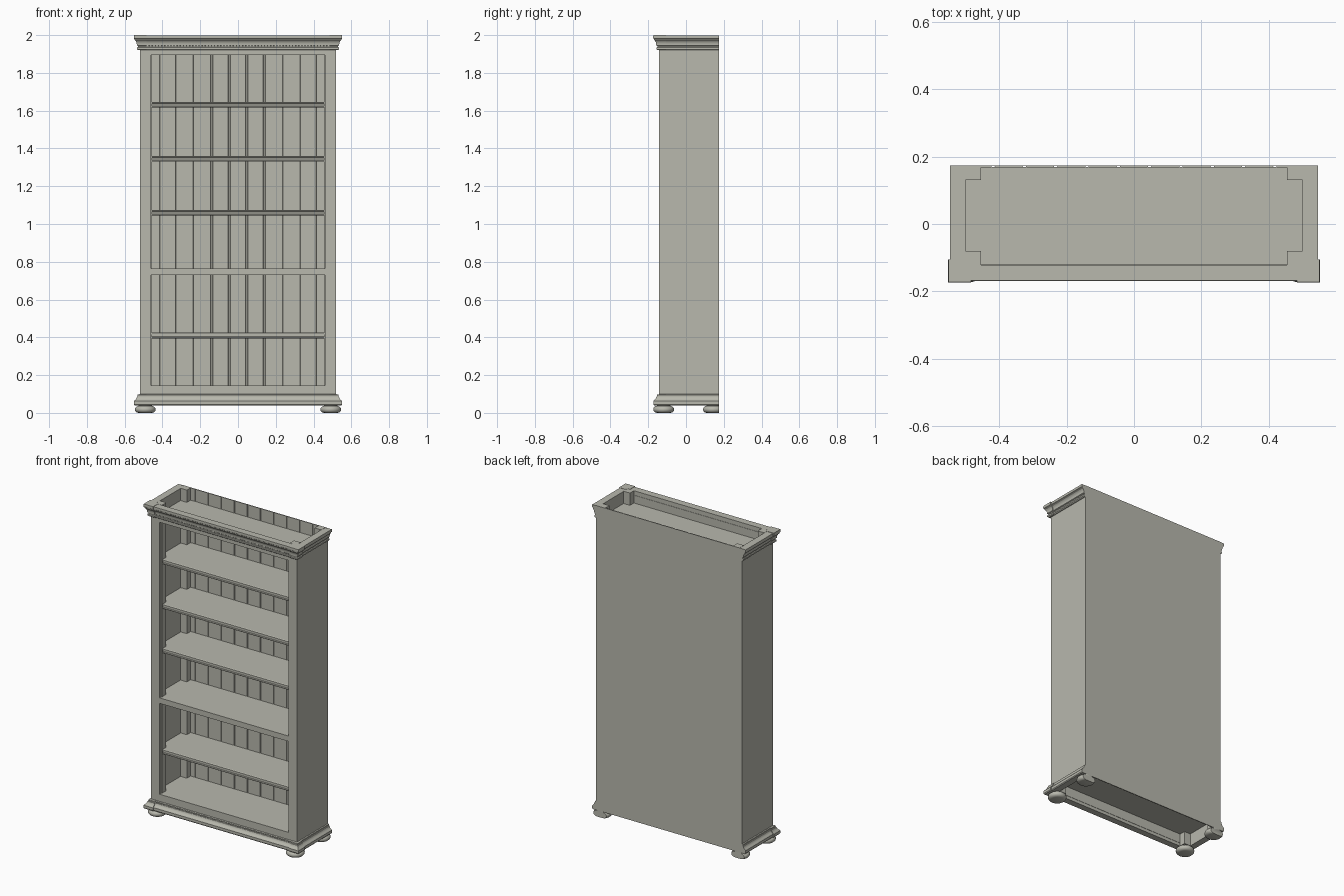
import bpy, bmesh, math

if "Cube" in bpy.data.objects:
    bpy.data.objects.remove(bpy.data.objects["Cube"])

mat = bpy.data.materials.new("warm grey paint")
mat.diffuse_color = (0.48, 0.48, 0.42, 1)
mat.use_nodes = True
mat.node_tree.nodes["Principled BSDF"].inputs["Base Color"].default_value = mat.diffuse_color

W, F, B = 0.52, -0.142, 0.174      # case half width, front and back planes


def finish(name, bm, smooth=False):
    bmesh.ops.recalc_face_normals(bm, faces=bm.faces)
    me = bpy.data.meshes.new(name)
    bm.to_mesh(me)
    bm.free()
    me.materials.append(mat)
    ob = bpy.data.objects.new(name, me)
    bpy.context.collection.objects.link(ob)
    if smooth:
        bpy.context.view_layer.objects.active = ob
        ob.select_set(True)
        bpy.ops.object.shade_smooth_by_angle(angle=math.radians(35))
        ob.select_set(False)
    return ob


def add_box(bm, x0, x1, y0, y1, z0, z1):
    v = [bm.verts.new((x, y, z)) for x in (x0, x1) for y in (y0, y1) for z in (z0, z1)]
    for f in ((0, 1, 3, 2), (4, 5, 7, 6), (0, 1, 5, 4), (2, 3, 7, 6), (0, 2, 6, 4), (1, 3, 7, 5)):
        bm.faces.new([v[i] for i in f])


def boxes(name, *dims):
    bm = bmesh.new()
    for d in dims:
        add_box(bm, *d)
    return finish(name, bm)


def mirror(ob):
    ob.modifiers.new("mirror", 'MIRROR').use_mirror_merge = False


def skin(bm, rings):
    # join closed rings of points and cap both ends
    rows = [[bm.verts.new(p) for p in r] for r in rings]
    n = len(rows[0])
    for a, b in zip(rows, rows[1:]):
        for i in range(n):
            bm.faces.new((a[i], a[(i + 1) % n], b[(i + 1) % n], b[i]))
    bm.faces.new(rows[0])
    bm.faces.new(rows[-1])


def moulding(name, profile, path):
    # path entries: x, y, outward nx, ny; profile entries: outward distance, z
    bm = bmesh.new()
    skin(bm, [[(x + d * nx, y + d * ny, z) for d, z in profile] for x, y, nx, ny in path])
    return finish(name, bm, True)


# Side panels, corner posts and front frame
mirror(boxes("side_panel", (0.50, W, F + 0.02, B, 0.045, 1.99)))
mirror(boxes("corner_post", (0.455, 0.502, F + 0.018, -0.08, 0.04, 1.999),
             (0.455, 0.502, 0.13, 0.17, 0.04, 1.999)))
mirror(boxes("front_stile", (0.46, W, F, F + 0.022, 0.06, 1.97)))
boxes("front_rails", (-0.46, 0.46, F, F + 0.022, 0.06, 0.145),
      (-0.46, 0.46, F, F + 0.022, 0.73, 0.765),
      (-0.46, 0.46, F, F + 0.022, 1.895, 1.97))

# Fixed boards: floor, middle and top
boxes("fixed_boards", (-0.5, 0.5, F + 0.02, 0.169, 0.12, 0.145),
      (-0.5, 0.5, F + 0.02, 0.169, 0.735, 0.765),
      (-0.5, 0.5, F + 0.02, 0.169, 1.895, 1.92))

# Back panel of grooved boards
pts = [(-W, B), (-W, 0.168)]
for k in range(10):
    x = (k - 4.5) * 0.093
    pts += [(x - 0.006, 0.168), (x - 0.004, 0.1725), (x + 0.004, 0.1725), (x + 0.006, 0.168)]
pts += [(W, 0.168), (W, B)]
bm = bmesh.new()
skin(bm, [[(x, y, z) for x, y in pts] for z in (0.04, 1.999)])
finish("grooved_back", bm)

# Loose shelves with a moulded front edge
edge = [(0.168, -0.015), (0.168, 0.015), (-0.112, 0.015), (-0.117, 0.012), (-0.117, 0.006),
        (-0.112, 0.004), (-0.112, -0.006), (-0.117, -0.009), (-0.117, -0.013), (-0.114, -0.015)]
for i, z in enumerate((0.41, 1.06, 1.345, 1.632)):
    bm = bmesh.new()
    skin(bm, [[(x, y, z + dz) for y, dz in edge] for x in (-0.499, 0.499)])
    finish(f"shelf_{i + 1}", bm)

# Cornice and plinth mouldings around three sides, with raised front corners
cornice = [(-0.02, 1.92), (0.004, 1.92), (0.010, 1.925), (0.010, 1.934), (0.005, 1.937),
           (0.005, 1.943), (0.011, 1.946), (0.011, 1.953), (0.013, 1.962), (0.017, 1.969),
           (0.022, 1.974), (0.022, 1.979), (0.026, 1.982), (0.027, 1.990), (0.026, 1.998),
           (-0.02, 1.998)]
plinth = [(-0.02, 0.04), (0.022, 0.04), (0.026, 0.045), (0.026, 0.062), (0.022, 0.067),
          (0.017, 0.071), (0.012, 0.078), (0.010, 0.086), (0.006, 0.088), (0.006, 0.096),
          (0.0, 0.099), (-0.02, 0.099)]
around = [(-W, B, -1, 0), (-W, F, -1, -1), (W, F, 1, -1), (W, B, 1, 0)]
corner = [(0.484, F, 0, -1), (W, F, 1, -1), (W, F + 0.036, 1, 0)]
for name, prof in (("cornice", cornice), ("plinth", plinth)):
    moulding(name, prof, around)
    raised = [(d + 0.005 if d > 0 else d, z + (0.002 if z > 1.99 else 0)) for d, z in prof]
    mirror(moulding(name + "_corner", raised, corner))

# Small dentils along the front of cornice and plinth
bm = bmesh.new()
for k in range(-29, 30):
    x = k * 0.0165
    add_box(bm, x - 0.005, x + 0.005, F - 0.009, F, 1.936, 1.944)
    add_box(bm, x - 0.005, x + 0.005, F - 0.010, F, 0.087, 0.095)
finish("dentils", bm)

# Bun feet, rear ones cut flush with the back
for name, y in (("front_foot", -0.118), ("back_foot", 0.145)):
    bm = bmesh.new()
    prof = [(0.036, 0.0), (0.046, 0.003), (0.053, 0.010), (0.055, 0.018), (0.053, 0.027),
            (0.046, 0.034), (0.036, 0.037), (0.036, 0.046)]
    skin(bm, [[(0.491 + r * math.cos(a), y + r * math.sin(a), z)
               for a in [2 * math.pi * i / 28 for i in range(28)]] for r, z in prof])
    cut = bmesh.ops.bisect_plane(bm, geom=bm.verts[:] + bm.edges[:] + bm.faces[:],
                                 plane_co=(0, B, 0), plane_no=(0, 1, 0), clear_outer=True)
    rim = [e for e in cut["geom_cut"] if isinstance(e, bmesh.types.BMEdge)]
    if rim:
        bmesh.ops.holes_fill(bm, edges=[e for e in bm.edges if e.is_boundary], sides=0)
    mirror(finish(name, bm, True))
